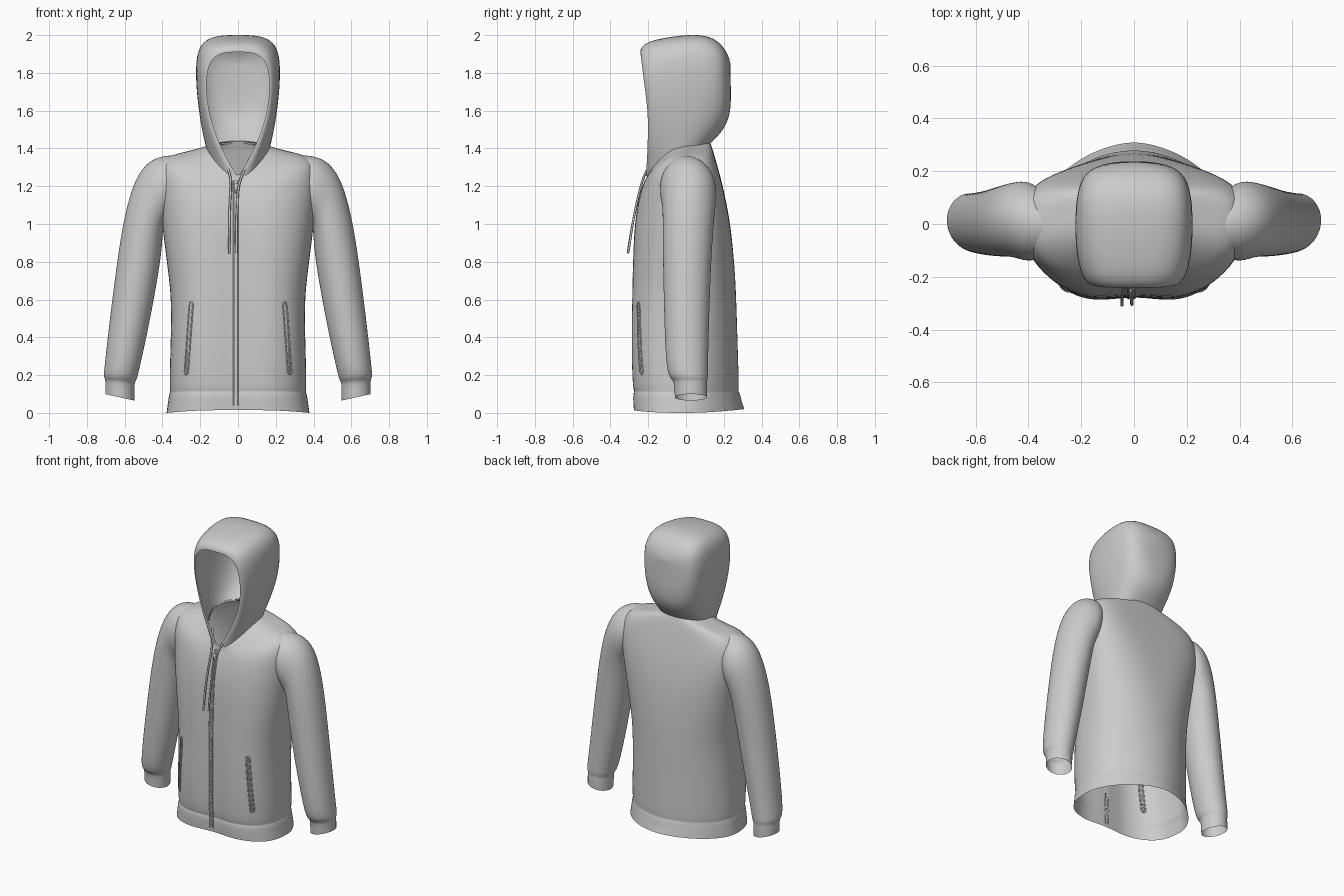
import bpy, bmesh, math
from mathutils import Matrix, Vector
from mathutils.bvhtree import BVHTree

if "Cube" in bpy.data.objects:
    bpy.data.objects.remove(bpy.data.objects["Cube"])


def make_object(name, bm, subsurf=0, mirror=False):
    bmesh.ops.recalc_face_normals(bm, faces=bm.faces)
    for f in bm.faces:
        f.smooth = True
    me = bpy.data.meshes.new(name)
    bm.to_mesh(me)
    bm.free()
    ob = bpy.data.objects.new(name, me)
    bpy.context.collection.objects.link(ob)
    if mirror:
        m = ob.modifiers.new("mirror", 'MIRROR')
        m.merge_threshold = 0.001
    if subsurf:
        s = ob.modifiers.new("smooth", 'SUBSURF')
        s.levels = s.render_levels = subsurf
    return ob


def loft(name, rows, closed, subsurf=2, mirror=False):
    bm = bmesh.new()
    vs = [[bm.verts.new(p) for p in row] for row in rows]
    n = len(vs[0])
    for a, b in zip(vs, vs[1:]):
        for i in range(n if closed else n - 1):
            j = (i + 1) % n
            bm.faces.new((a[i], a[j], b[j], b[i]))
    return make_object(name, bm, subsurf, mirror)


def tube(name, pts, radius, cyclic=False):
    cu = bpy.data.curves.new(name, 'CURVE')
    cu.dimensions = '3D'
    cu.bevel_depth = radius
    cu.bevel_resolution = 2
    cu.use_fill_caps = True
    sp = cu.splines.new('NURBS')
    sp.points.add(len(pts) - 1)
    for p, c in zip(sp.points, pts):
        p.co = (*c, 1)
    sp.order_u = 3
    sp.use_endpoint_u = not cyclic
    sp.use_cyclic_u = cyclic
    ob = bpy.data.objects.new(name, cu)
    bpy.context.collection.objects.link(ob)
    return ob


def spow(v, e):
    return math.copysign(abs(v) ** e, v)


def torso_point(ring, a):
    # half width, front y, back y, z at front / side / back, front and back squareness
    hw, yf, yb, zf, zs, zb, nf, nb = ring
    c, s = math.cos(a), math.sin(a)
    e = 2 / (nf if s < 0 else nb)
    x = hw * spow(c, e)
    y = (yb if s > 0 else -yf) * spow(s, e)
    if s < 0:
        y += 0.034 * math.exp(-(x / 0.11) ** 2) * min(1, nf - 2)
    z = zs + ((zb if s > 0 else zf) - zs) * s * s
    return Vector((x, y, z))


# Torso: open hem band at the bottom, sloping shoulders, V neckline
rings = [
    (.380, -.290, .310, .015, .000, .020, 2.7, 1.75),
    (.372, -.293, .296, .06, .05, .06, 2.7, 1.8),
    (.366, -.293, .286, .105, .10, .105, 2.7, 1.8),
    (.359, -.286, .278, .115, .11, .115, 2.7, 1.85),
    (.364, -.296, .282, .13, .125, .13, 2.7, 1.85),
    (.360, -.303, .276, .30, .30, .30, 2.8, 1.9),
    (.354, -.302, .270, .50, .50, .50, 2.8, 2.0),
    (.358, -.298, .265, .65, .65, .65, 2.7, 2.1),
    (.378, -.294, .256, .80, .80, .80, 2.7, 2.3),
    (.400, -.284, .236, 1.0, .98, 1.0, 2.6, 2.8),
    (.415, -.262, .207, 1.13, 1.12, 1.15, 2.6, 3.6),
    (.422, -.240, .180, 1.20, 1.24, 1.26, 2.6, 4.0),
    (.410, -.227, .156, 1.225, 1.328, 1.345, 2.5, 3.6),
    (.350, -.218, .142, 1.24, 1.368, 1.395, 2.3, 2.8),
    (.260, -.211, .132, 1.25, 1.384, 1.42, 2.1, 2.3),
    (.168, -.205, .126, 1.26, 1.412, 1.44, 2.0, 2.0),
]
SEG = 40
torso = loft("torso", [[torso_point(r, 2 * math.pi * i / SEG) for i in range(SEG)] for r in rings], True)

# Hood: arches running from the face opening to the centre back
arches = [  # neck angle, half width, crown z, middle y, crown y
    (-90, .170, 1.910, -.200, -.242),
    (-84, .182, 1.932, -.202, -.240),
    (-70, .202, 1.965, -.188, -.205),
    (-42, .222, 1.987, -.120, -.110),
    (-8, .226, 2.004, .000, .020),
    (30, .220, 1.997, .110, .130),
    (55, .190, 1.940, .202, .202),
    (75, .100, 1.870, .236, .232),
    (90, .000, 1.840, .240, .236),
]
heights = [0, .14, .30, .50, .70, .86, .96, 1, 1]
widths = [0, .34, .64, .90, 1, .96, .79, .42, 0]
hood_rows = []
for ang, w, ztop, ymid, ytop in arches:
    neck = torso_point(rings[-1], math.radians(ang))
    neck = Vector((neck.x * 1.06, neck.y * 1.04, neck.z - .012))
    row = []
    for k, (h, g) in enumerate(zip(heights, widths)):
        low = k < 4
        x = neck.x * (1 - g) + w * g if low else w * g
        y = neck.y + (ymid - neck.y) * (0, .55, .9, 1)[k] if low else ymid + (ytop - ymid) * (h - .5) / .5
        row.append((0 if abs(x) < 1e-5 else x, y, neck.z + (ztop - neck.z) * h))
    hood_rows.append(row)
loft("hood", hood_rows, False, 2, True)

# Sleeves running out of the shoulders, with ribbed-in cuffs open at the wrist
sleeve_rings = [  # outer x z, inner x z, front y, back y
    (.330, 1.366, .360, 1.06, -.125, .125),
    (.385, 1.364, .380, 1.02, -.142, .155),
    (.445, 1.350, .394, .985, -.140, .165),
    (.510, 1.300, .398, .95, -.127, .160),
    (.565, 1.190, .400, .90, -.125, .152),
    (.610, 1.010, .408, .82, -.125, .142),
    (.643, .790, .428, .69, -.122, .132),
    (.675, .540, .468, .47, -.117, .124),
    (.702, .300, .517, .25, -.108, .118),
    (.711, .215, .530, .195, -.095, .118),
    (.711, .190, .536, .175, -.082, .117),
    (.703, .175, .546, .160, -.068, .112),
    (.704, .150, .546, .135, -.064, .114),
    (.704, .100, .548, .065, -.060, .112),
]
rows = []
for ox, oz, ix, iz, yf, yb in sleeve_rings:
    row = []
    for i in range(20):
        a = 2 * math.pi * i / 20
        t = .5 + .5 * math.cos(a)
        row.append((ix + (ox - ix) * t, (yf + yb) / 2 + (yb - yf) / 2 * math.sin(a), iz + (oz - iz) * t))
    rows.append(row)
for side, name in ((1, "sleeve_left"), (-1, "sleeve_right")):
    loft(name, [[(side * x, y, z) for x, y, z in r] for r in rows], True)

# Surface lookup, so trims lie on the torso front
bpy.context.view_layer.update()
tree = BVHTree.FromObject(torso, bpy.context.evaluated_depsgraph_get())


def on_front(x, z, lift=0.0):
    hit = tree.ray_cast(Vector((x, -1, z)), Vector((0, 1, 0)))[0]
    return Vector((x, (hit.y if hit else -.2) - lift, z))


def teeth(name, top, bottom, count, size):
    bm = bmesh.new()
    for i in range(count):
        t = i / (count - 1)
        x = top[0] + (bottom[0] - top[0]) * t + (size * .4 if i % 2 else -size * .4)
        p = on_front(x, top[1] + (bottom[1] - top[1]) * t, .003)
        bmesh.ops.create_cube(bm, size=1, matrix=Matrix.Translation(p) @ Matrix.Diagonal((size, .008, size * .6, 1)))
    ob = make_object(name, bm)
    for f in ob.data.polygons:
        f.use_smooth = False
    return ob


# Front zip: tape with piped edges, teeth and puller
ZX = -.010
zs = [.04 + 1.19 * i / 30 for i in range(31)]
loft("zip_tape", [[on_front(ZX + dx, z, .003) for dx in (-.012, 0, .012)] for z in zs], False, 0)
for dx, name in ((-.012, "right"), (.012, "left")):
    tube("zip_edge_" + name, [on_front(ZX + dx, z, .002) for z in zs], .004)
teeth("zip_teeth", (ZX, 1.23), (ZX, .05), 110, .008)
bm = bmesh.new()
bmesh.ops.create_cube(bm, size=1, matrix=Matrix.Translation(on_front(ZX, 1.19, .012)) @ Matrix.Diagonal((.022, .014, .05, 1)))
bmesh.ops.bevel(bm, geom=bm.edges[:], offset=.004, segments=2, affect='EDGES')
make_object("zip_puller", bm)

# Slanted side pockets: raised welt around a short zip
for s, name in ((1, "left"), (-1, "right")):
    top, bottom = (s * .248, .575), (s * .275, .215)
    loop = []
    for d, order in ((-1, range(9)), (1, range(8, -1, -1))):
        for i in order:
            t = i / 8
            x = top[0] + (bottom[0] - top[0]) * t + d * .010
            loop.append(on_front(x, top[1] + .01 + (bottom[1] - top[1] - .02) * t, .0))
    tube("pocket_welt_" + name, loop, .004, True)
    teeth("pocket_zip_" + name, top, bottom, 40, .006)

# Drawstrings hanging from the neckline
tube("drawstring_right", [(-.075, -.165, 1.35), (-.05, -.205, 1.29), (-.035, -.235, 1.22), (-.044, -.262, 1.10),
                          (-.046, -.292, .96), (-.046, -.308, .845)], .006)
tube("drawstring_left", [(.065, -.170, 1.35), (.035, -.208, 1.29), (.002, -.238, 1.21), (-.004, -.264, 1.10),
                         (-.010, -.290, .96), (-.008, -.305, .85)], .006)
